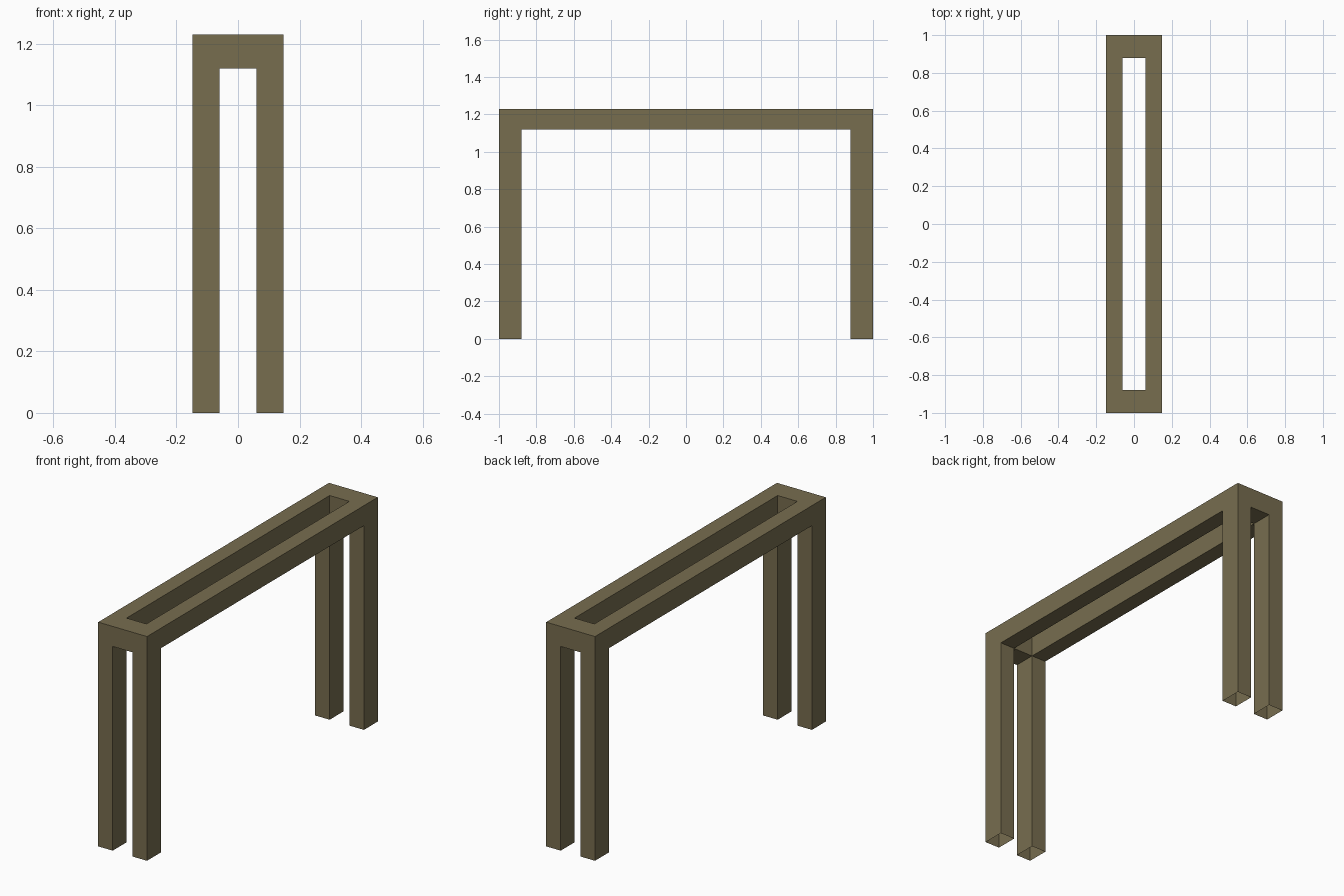
import bpy, bmesh

if "Cube" in bpy.data.objects:
    bpy.data.objects.remove(bpy.data.objects["Cube"])

XS = (-0.148, -0.06, 0.06, 0.148)
YS = (-1.0, -0.88, 0.88, 1.0)
TOP, UNDER = 1.23, 1.12

bm = bmesh.new()

# Top ring: a 3 x 3 grid of cells with the middle left out as the slot
grid = [[bm.verts.new((x, y, TOP)) for y in YS] for x in XS]
for i in range(3):
    for j in range(3):
        if (i, j) != (1, 1):
            bm.faces.new((grid[i][j], grid[i + 1][j], grid[i + 1][j + 1], grid[i][j + 1]))

# Frame thickness: extrude the ring down to the underside
ret = bmesh.ops.extrude_face_region(bm, geom=bm.faces[:], use_keep_orig=True)
for v in (g for g in ret["geom"] if isinstance(g, bmesh.types.BMVert)):
    v.co.z = UNDER

# Legs: extrude the four corner cells to the floor, hollow and open at the foot
corners = [f for f in bm.faces
           if all(abs(v.co.z - UNDER) < 1e-4 for v in f.verts)
           and abs(f.calc_center_median().x) > 0.06
           and abs(f.calc_center_median().y) > 0.88]
for f in corners:
    ret = bmesh.ops.extrude_face_region(bm, geom=[f])
    for v in (g for g in ret["geom"] if isinstance(g, bmesh.types.BMVert)):
        v.co.z = 0.0
feet = [f for f in bm.faces if all(v.co.z < 1e-4 for v in f.verts)]
bmesh.ops.delete(bm, geom=feet, context="FACES_ONLY")
inner = [f for f in corners if f.is_valid]
if inner:
    bmesh.ops.delete(bm, geom=inner, context="FACES_ONLY")
bmesh.ops.recalc_face_normals(bm, faces=bm.faces[:])

mesh = bpy.data.meshes.new("table_frame")
bm.to_mesh(mesh)
bm.free()
frame = bpy.data.objects.new("table_frame", mesh)
bpy.context.collection.objects.link(frame)

# Olive-brown finish
mat = bpy.data.materials.new("olive_brown")
mat.diffuse_color = (0.185, 0.153, 0.078, 1.0)
mat.use_nodes = True
mat.node_tree.nodes["Principled BSDF"].inputs["Base Color"].default_value = mat.diffuse_color
mesh.materials.append(mat)
